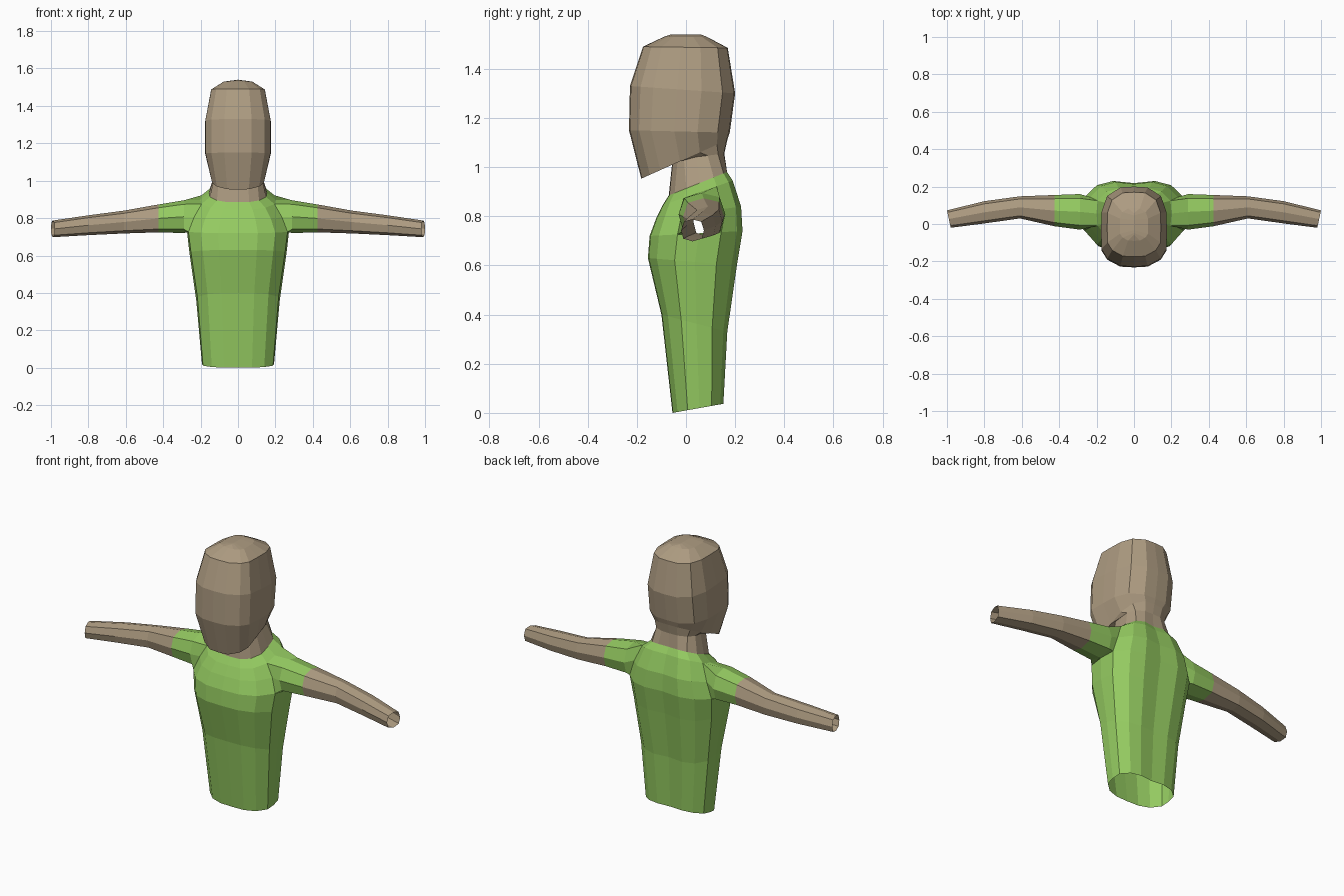
import bpy
import bmesh

if "Cube" in bpy.data.objects:
    bpy.data.objects.remove(bpy.data.objects["Cube"])


def material(name, color):
    m = bpy.data.materials.new(name)
    m.diffuse_color = (*color, 1)
    m.use_nodes = True
    m.node_tree.nodes["Principled BSDF"].inputs["Base Color"].default_value = m.diffuse_color
    return m


SKIN = material("skin", (0.42, 0.33, 0.22))
GREEN = material("shirt_green", (0.30, 0.60, 0.12))


def add_ring(bm, points):
    return [bm.verts.new(p) for p in points]


def loft(bm, a, b, closed=False, skip=()):
    """Join two rings with quads, leaving out the segments in skip."""
    n = len(a)
    for i in range(n if closed else n - 1):
        if i not in skip:
            j = (i + 1) % n
            bm.faces.new((a[i], a[j], b[j], b[i]))


def half_ring(template, zf, zb, w, yf, yb):
    """Half cross-section (x >= 0), from front centre to back centre."""
    return [(x * w, yf + (yb - yf) * t, zf + (zb - zf) * t) for x, t in template]


def arm_ring(x, y0, y1, z0, z1, slant=0.0):
    """Eight-sided arm cross-section, facing +x."""
    uv = [(.1, .12), (.5, 0), (.9, .12), (1, .5), (.88, .9), (.5, 1), (.12, .88), (0, .5)]
    return [(x + slant * (u - .5), y0 + (y1 - y0) * u, z0 + (z1 - z0) * v) for u, v in uv]


def finish(bm, name, mat):
    bmesh.ops.remove_doubles(bm, verts=bm.verts, dist=0.0005)
    mesh = bpy.data.meshes.new(name)
    bm.to_mesh(mesh)
    bm.free()
    mesh.materials.append(mat)
    obj = bpy.data.objects.new(name, mesh)
    bpy.context.collection.objects.link(obj)
    mirror = obj.modifiers.new("mirror", 'MIRROR')
    mirror.use_axis[0] = True
    mirror.merge_threshold = 0.001


# shared collar line and sleeve cuff
TORSO = [(0, 0), (.4, .01), (.75, .1), (1, .3), (1.03, .53), (1, .77), (.75, .94), (.42, 1), (0, .97)]
COLLAR = (.885, .98, .15, -.07, .167)
CUFF = (.425, -.012, .155, .724, .873)

# shirt: torso rings with an armhole, then the sleeve
bm = bmesh.new()
rows = [
    (0, .037, .187, -.055, .152),
    (.40, .33, .217, -.10, .168),
    (.63, .60, .252, -.155, .207),
    (.72, .74, .265, -.148, .23),
    (.79, .84, .235, -.122, .224),
    (.845, .945, .195, -.095, .19),
    COLLAR,
]
rings = [add_ring(bm, half_ring(TORSO, *r)) for r in rows]
for k in range(len(rings) - 1):
    loft(bm, rings[k], rings[k + 1], skip=(3, 4) if k in (3, 4) else ())
low, mid, top = rings[3:6]
hole = [low[3], low[4], low[5], mid[5], top[5], top[4], top[3], mid[3]]
shoulder = add_ring(bm, arm_ring(.29, -.03, .16, .72, .895))
cuff = add_ring(bm, arm_ring(*CUFF))
loft(bm, hole, shoulder, closed=True)
loft(bm, shoulder, cuff, closed=True)
finish(bm, "shirt", GREEN)

# bare arms, open at the wrist
bm = bmesh.new()
arm = [CUFF, (.61, .03, .148, .718, .84), (.80, .003, .122, .709, .815),
       (.99, -.02, .073, .698, .787, .02)]
rings = [add_ring(bm, arm_ring(*a)) for a in arm]
for a, b in zip(rings, rings[1:]):
    loft(bm, a, b, closed=True)
finish(bm, "arms", SKIN)

# neck and head
HEAD = [(0, 0), (.42, .01), (.82, .1), (1, .22), (1.01, .45), (1, .68), (.83, .88), (.42, .99), (0, 1)]
bm = bmesh.new()
rings = [add_ring(bm, half_ring(TORSO, *COLLAR))]
for r in [
    (1.03, 1.055, .122, -.055, .156),
    (.953, 1.11, .138, -.182, .168),
    (1.15, 1.14, .174, -.232, .178),
    (1.33, 1.30, .174, -.228, .20),
    (1.49, 1.485, .142, -.175, .17),
    (1.53, 1.53, .075, -.09, .085),
    (1.54, 1.54, 0, -.06, .06),
]:
    rings.append(add_ring(bm, half_ring(HEAD, *r)))
for a, b in zip(rings, rings[1:]):
    loft(bm, a, b)
finish(bm, "head_and_neck", SKIN)
